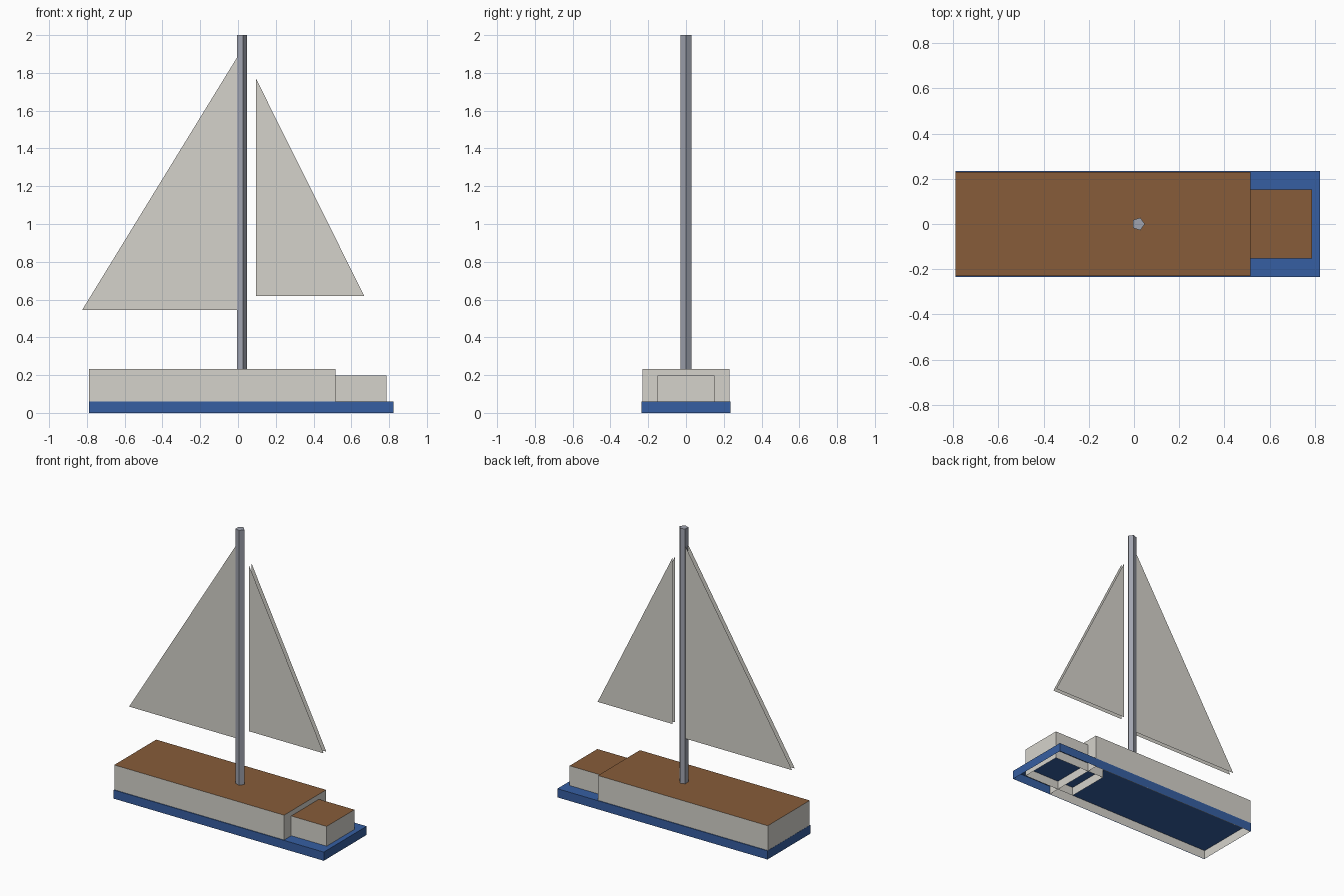
import bpy
import bmesh

cube = bpy.data.objects.get("Cube")
if cube:
    bpy.data.objects.remove(cube, do_unlink=True)


def make_material(name, rgb):
    mat = bpy.data.materials.new(name)
    mat.use_nodes = True
    mat.diffuse_color = (*rgb, 1)
    mat.node_tree.nodes["Principled BSDF"].inputs["Base Color"].default_value = (*rgb, 1)
    return mat


BLUE = make_material("hull blue", (0.037, 0.114, 0.36))
BROWN = make_material("deck brown", (0.242, 0.107, 0.041))
CANVAS = make_material("canvas grey", (0.665, 0.65, 0.6))
STEEL = make_material("mast grey", (0.35, 0.37, 0.43))


def finish(name, bm, mats):
    mesh = bpy.data.meshes.new(name)
    bm.to_mesh(mesh)
    bm.free()
    for mat in mats:
        mesh.materials.append(mat)
    obj = bpy.data.objects.new(name, mesh)
    bpy.context.collection.objects.link(obj)
    return obj


def open_box(name, x0, x1, half_width, height, side, top):
    """Box shell standing on the ground, open underneath, with its own top colour."""
    bm = bmesh.new()
    bmesh.ops.create_cube(bm, size=1)
    for v in bm.verts:
        v.co.x = x1 if v.co.x > 0 else x0
        v.co.y = half_width if v.co.y > 0 else -half_width
        v.co.z = height if v.co.z > 0 else 0
    bm.normal_update()
    bottom = [f for f in bm.faces if f.normal.z < -0.5]
    bmesh.ops.delete(bm, geom=bottom, context='FACES_ONLY')
    for f in bm.faces:
        f.material_index = 1 if f.normal.z > 0.5 else 0
    return finish(name, bm, [side, top])


def sail(name, corners, gap=0.03):
    """Two parallel triangular sheets with open edges."""
    bm = bmesh.new()
    for y, order in ((-gap / 2, corners), (gap / 2, corners[::-1])):
        bm.faces.new([bm.verts.new((x, y, z)) for x, z in order])
    return finish(name, bm, [CANVAS])


# Hull and deck blocks
open_box("hull", -0.79, 0.823, 0.235, 0.06, BLUE, BLUE)
open_box("main_deck", -0.789, 0.515, 0.23, 0.232, CANVAS, BROWN)
open_box("bow_cabin", 0.39, 0.787, 0.152, 0.197, CANVAS, BROWN)

# Five-sided mast with a corner towards the bow
MAST_BASE, MAST_TOP = 0.1, 2.0
bm = bmesh.new()
bmesh.ops.create_cone(bm, cap_ends=True, segments=5, radius1=0.0295,
                      radius2=0.0295, depth=MAST_TOP - MAST_BASE)
# Turn the pentagon so that one corner points along +x
for v in bm.verts:
    v.co.x, v.co.y = v.co.y, -v.co.x
mast = finish("mast", bm, [STEEL])
mast.location = (0.0185, 0, (MAST_BASE + MAST_TOP) / 2)

# Sails
sail("main_sail", [(-0.825, 0.545), (0, 0.545), (0, 1.89)])
sail("fore_sail", [(0.095, 0.62), (0.668, 0.62), (0.095, 1.77)])
